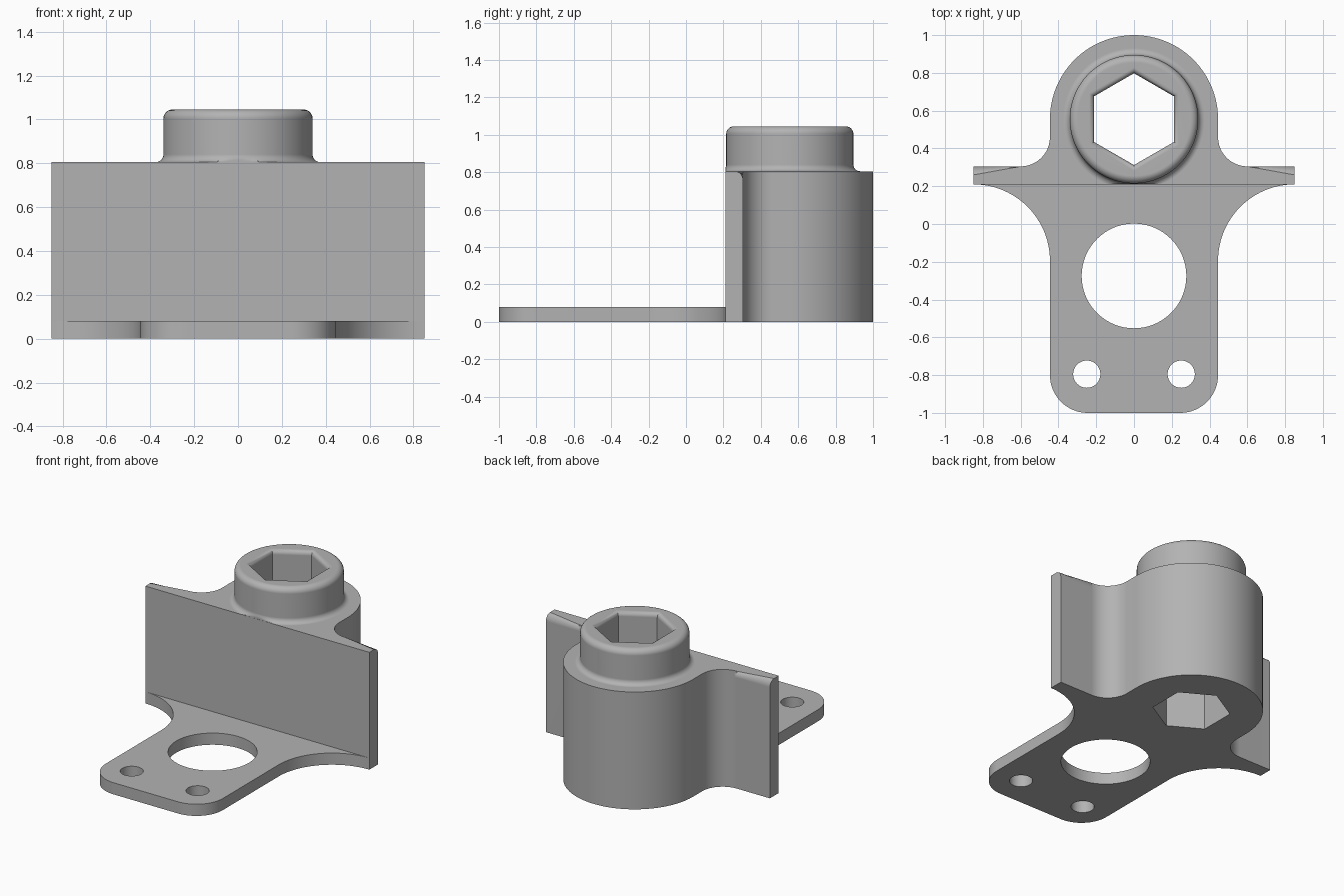
import bpy, bmesh
from math import sin, cos, pi, radians
from mathutils import Vector

cube = bpy.data.objects.get("Cube")
if cube:
    bpy.data.objects.remove(cube, do_unlink=True)

grey = bpy.data.materials.new("plain grey")
grey.use_nodes = True
colour = (0.45, 0.45, 0.45, 1)
grey.diffuse_color = colour
grey.node_tree.nodes["Principled BSDF"].inputs["Base Color"].default_value = colour

AXIS_Y = 0.555      # centre of the round housing
FRONT = 0.21        # front face of the upright wall
TOP = 0.805         # top of the wall and housing
BOSS_TOP = 1.045


def arc(cx, cy, r, a0, a1, n=16):
    """Points along an arc, angles in degrees."""
    angles = [radians(a0 + (a1 - a0) * i / n) for i in range(n + 1)]
    return [(cx + r * cos(a), cy + r * sin(a)) for a in angles]


def mirrored(half):
    """Close a right-hand outline with its mirror image."""
    return half + [(-x, y) for x, y in reversed(half) if abs(x) > 1e-5]


def to_object(name, bm):
    bmesh.ops.recalc_face_normals(bm, faces=bm.faces)
    mesh = bpy.data.meshes.new(name)
    bm.to_mesh(mesh)
    bm.free()
    mesh.materials.append(grey)
    obj = bpy.data.objects.new(name, mesh)
    bpy.context.collection.objects.link(obj)
    return obj


def loft(rings):
    """Skin a stack of equal-length rings and cap both ends."""
    bm = bmesh.new()
    loops = [[bm.verts.new(p) for p in ring] for ring in rings]
    n = len(loops[0])
    for a, b in zip(loops, loops[1:]):
        for i in range(n):
            j = (i + 1) % n
            bm.faces.new((a[i], a[j], b[j], b[i]))
    bm.faces.new(list(reversed(loops[0])))
    bm.faces.new(loops[-1])
    return bm


def prism(outline, z0, z1):
    return loft([[(x, y, z) for x, y in outline] for z in (z0, z1)])


def turned(profile, sides, cx, cy, start=0):
    """Loft regular polygons of (radius, z) about a vertical axis."""
    return loft([[(cx + r * cos(start + 2 * pi * i / sides),
                   cy + r * sin(start + 2 * pi * i / sides), z)
                  for i in range(sides)] for r, z in profile])


def boolean(target, tool, operation):
    """Apply a boolean and discard the tool."""
    mod = target.modifiers.new(operation.lower(), 'BOOLEAN')
    mod.operation, mod.object, mod.solver = operation, tool, 'EXACT'
    tool.hide_render = True
    bpy.context.view_layer.objects.active = target
    bpy.ops.object.modifier_apply(modifier=mod.name)
    bpy.data.objects.remove(tool, do_unlink=True)


# Mounting plate with flared shoulders and rounded front corners
plate_half = ([(0, -1)] + arc(0.245, -0.8, 0.2, -90, 0)
              + arc(0.85, -0.195, 0.405, 180, 90, 24))
plate = to_object("mounting_plate", prism(mirrored(plate_half), 0, 0.08))
for x, y, r, sides in ((0, -0.275, 0.277, 96), (-0.25, -0.795, 0.072, 48), (0.25, -0.795, 0.072, 48)):
    hole = to_object("hole_cutter", turned([(r, -0.1), (r, 0.2)], sides, x, y))
    boolean(plate, hole, 'DIFFERENCE')

# Upright wall flowing into the round housing, back top edge rounded
wall_half = ([(0.85, FRONT), (0.85, 0.305)] + arc(0.6, 0.46, 0.155, -90, -180, 12)
             + arc(0, AXIS_Y, 0.445, 0, 90, 32))
bm = prism(mirrored(wall_half), 0, TOP)
rim = [e for e in bm.edges
       if all(v.co.z > TOP - 0.01 and v.co.y > FRONT + 0.01 for v in e.verts)]
bmesh.ops.bevel(bm, geom=rim, offset=0.045, segments=5, profile=0.5, affect='EDGES')
housing = to_object("wall_and_housing", bm)

# Boss with a filleted foot and rounded rim, kept behind the front face
profile = ([(0.375, 0.7)] + arc(0.375, TOP + 0.035, 0.035, -90, -180, 6)
           + arc(0.3, BOSS_TOP - 0.04, 0.04, 0, 90, 6))
bm = turned(profile, 96, 0, AXIS_Y)
for v in bm.verts:
    v.co.y = max(v.co.y, FRONT + 0.001)
boolean(housing, to_object("boss", bm), 'UNION')

# Hexagonal bore with a softened mouth
mouth = arc(0.243 + 0.03, BOSS_TOP - 0.03, 0.03, 180, 90, 5)
bore = turned([(0.243, -0.1)] + mouth + [(mouth[-1][0], 1.2)], 6, 0, AXIS_Y, pi / 2)
boolean(housing, to_object("bore_cutter", bore), 'DIFFERENCE')

# Smooth the curved faces and keep the hard edges crisp
for obj in (plate, housing):
    bpy.ops.object.select_all(action='DESELECT')
    obj.select_set(True)
    bpy.context.view_layer.objects.active = obj
    bpy.ops.object.shade_smooth_by_angle(angle=radians(30))
    weighted = obj.modifiers.new("even_flats", 'WEIGHTED_NORMAL')
    weighted.keep_sharp = True
